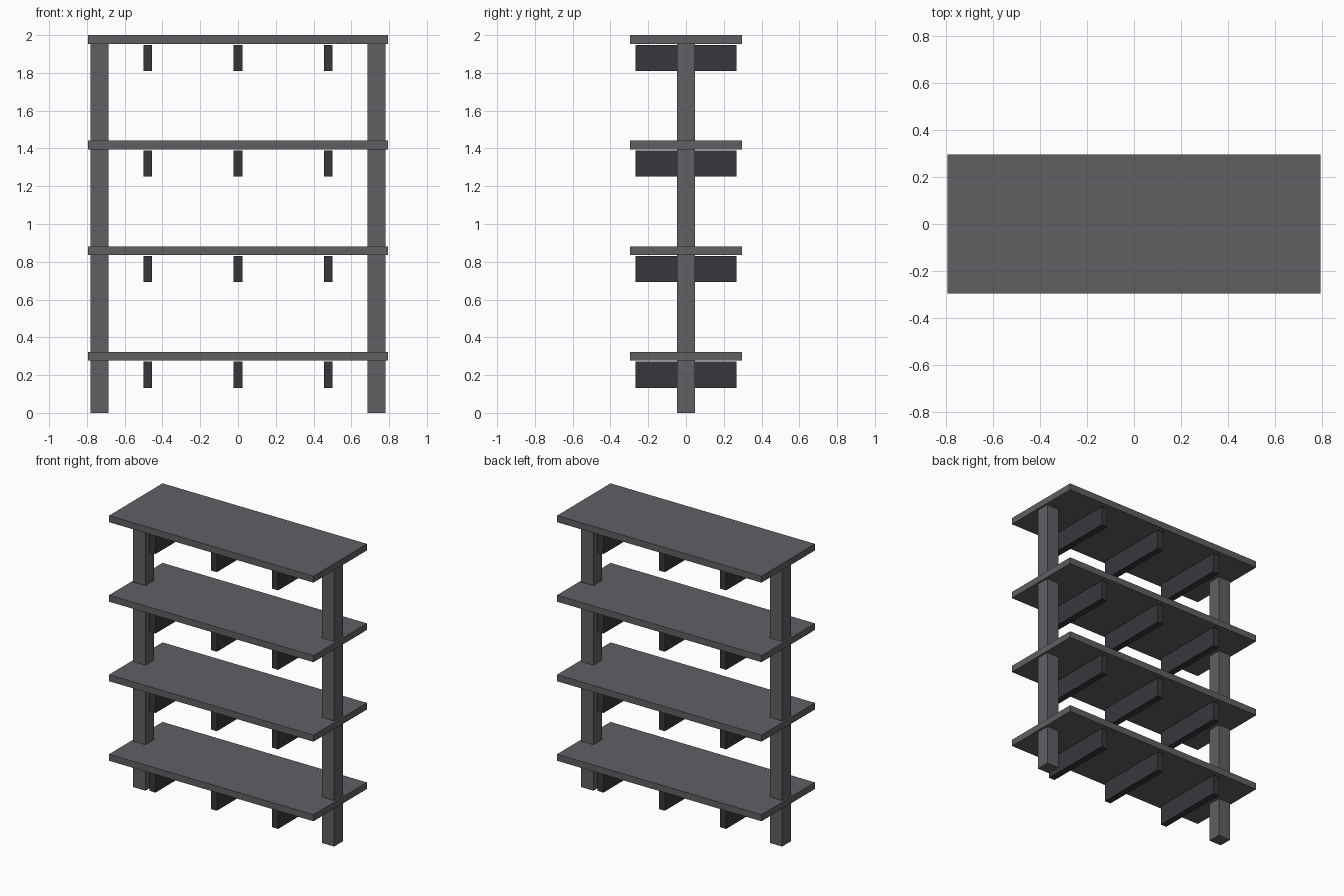
import bpy

cube = bpy.data.objects.get("Cube")
if cube:
    bpy.data.objects.remove(cube, do_unlink=True)


def make_material(name, rgb):
    mat = bpy.data.materials.new(name)
    mat.use_nodes = True
    color = (*rgb, 1.0)
    mat.diffuse_color = color
    mat.node_tree.nodes["Principled BSDF"].inputs["Base Color"].default_value = color
    return mat


def box(name, center, size, mat):
    bpy.ops.mesh.primitive_cube_add(size=1, location=center)
    obj = bpy.context.object
    obj.name = name
    obj.scale = size
    bpy.ops.object.transform_apply(location=False, rotation=False, scale=True)
    obj.data.materials.append(mat)
    return obj


grey = make_material("slate grey", (0.115, 0.117, 0.127))
dark = make_material("dark charcoal", (0.039, 0.037, 0.044))

HEIGHT = 2.0
LENGTH, DEPTH, THICK = 1.59, 0.594, 0.046
SPACING = 0.559
POST_WIDTH, POST_X = 0.095, 0.734
BRACE_SIZE, BRACE_X, GAP = (0.046, 0.536, 0.138), 0.477, 0.006

# Two upright posts carry everything on the centre line
post_height = HEIGHT - THICK / 2
for side, x in (("left", POST_X), ("right", -POST_X)):
    box(f"{side}_post", (x, 0, post_height / 2),
        (POST_WIDTH, POST_WIDTH, post_height), grey)

# Four shelves, each with three cross braces just beneath
for level in range(4):
    top = HEIGHT - (3 - level) * SPACING
    box(f"shelf_{level + 1}", (0, 0, top - THICK / 2), (LENGTH, DEPTH, THICK), grey)
    brace_z = top - THICK - GAP - BRACE_SIZE[2] / 2
    for side, x in (("left", BRACE_X), ("middle", 0), ("right", -BRACE_X)):
        box(f"{side}_brace_{level + 1}", (x, 0, brace_z), BRACE_SIZE, dark)
